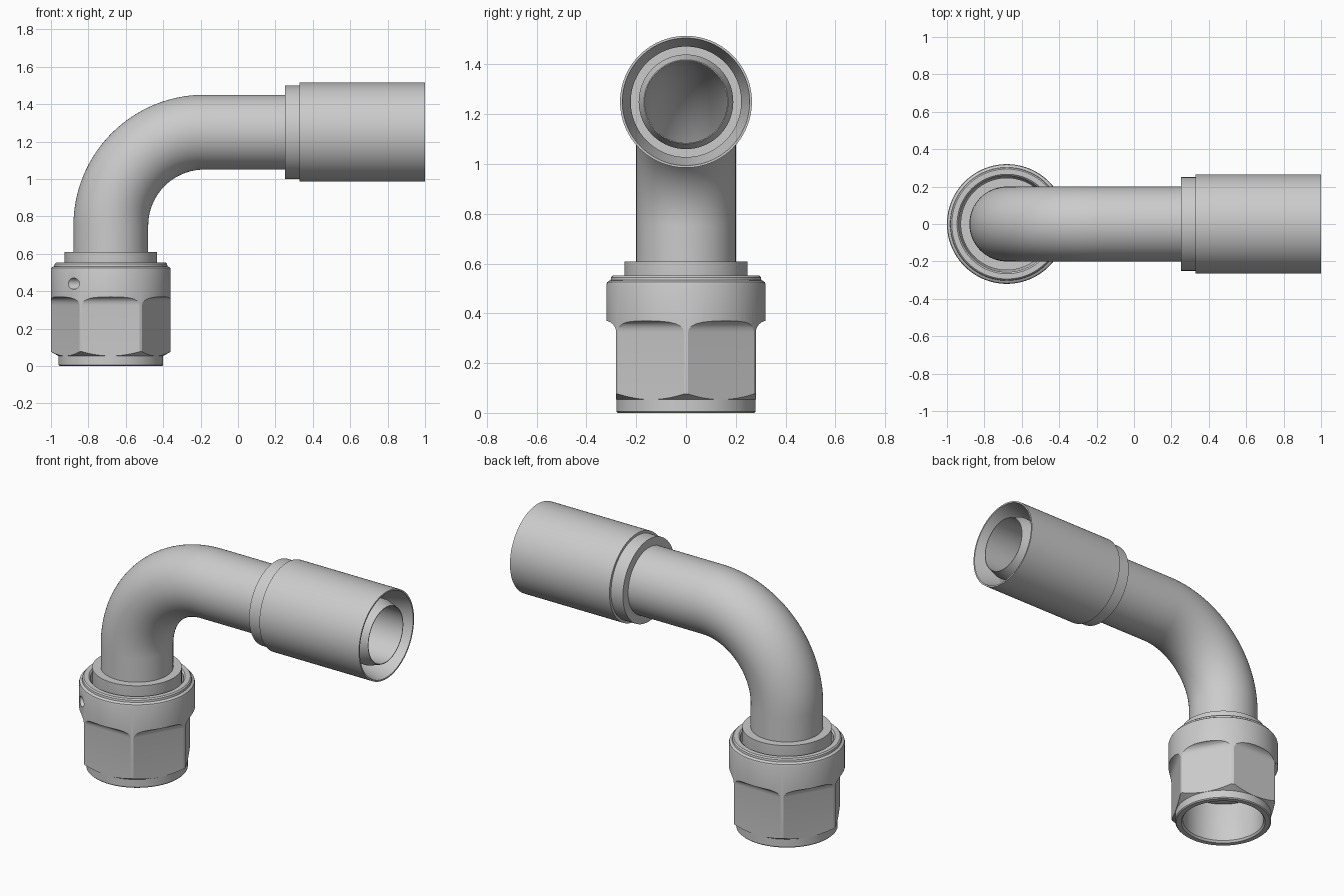
import bpy, bmesh
from math import sin, cos, pi, radians
from mathutils import Matrix, Vector

if "Cube" in bpy.data.objects:
    bpy.data.objects.remove(bpy.data.objects["Cube"])

SEG = 96
NUT_X, PIPE_Z = -0.68, 1.25


def finish(ob, angle=30):
    ob.data.shade_smooth()
    ob.data.set_sharp_from_angle(angle=radians(angle))


def sweep(name, stations, seg=SEG, closed=True, phase=0.0):
    """Loft rings; each station is (centre, tilt about y, radius)."""
    bm = bmesh.new()
    rings = []
    for c, tilt, r in stations:
        m = Matrix.Translation(c) @ Matrix.Rotation(tilt, 4, 'Y')
        rings.append([bm.verts.new(m @ Vector((r * cos(2 * pi * i / seg + phase),
                                               r * sin(2 * pi * i / seg + phase), 0)))
                      for i in range(seg)])
    n = len(rings)
    for k in range(n if closed else n - 1):
        a, b = rings[k], rings[(k + 1) % n]
        for i in range(seg):
            j = (i + 1) % seg
            bm.faces.new((a[i], a[j], b[j], b[i]))
    if not closed:
        bm.faces.new(rings[0])
        bm.faces.new(rings[-1])
    bmesh.ops.recalc_face_normals(bm, faces=bm.faces)
    me = bpy.data.meshes.new(name)
    bm.to_mesh(me)
    bm.free()
    ob = bpy.data.objects.new(name, me)
    bpy.context.collection.objects.link(ob)
    return ob


def turn_z(name, prof, **kw):
    """Turned part on the vertical axis, profile of (radius, z)."""
    return sweep(name, [((NUT_X, 0, z), 0, r) for r, z in prof], **kw)


def turn_x(name, prof, **kw):
    """Turned part on the horizontal axis, profile of (radius, x)."""
    return sweep(name, [((x, 0, PIPE_Z), pi / 2, r) for r, x in prof], **kw)


# Bent tube: straight, 90 degree bend, straight; outer wall out, bore back
path = [((NUT_X, 0, 0.3), 0)]
for i in range(33):
    a = pi / 2 * i / 32
    path.append(((-0.18 - 0.5 * cos(a), 0, 0.75 + 0.5 * sin(a)), a))
path.append(((0.4, 0, PIPE_Z), pi / 2))
finish(sweep("bent_tube", [(c, t, 0.2) for c, t in path]
             + [(c, t, 0.165) for c, t in reversed(path)]))

# Seat and shoulder on the tube, inside the nut
finish(turn_z("tube_shoulder", [(0.166, 0.25), (0.225, 0.25), (0.247, 0.29),
                                (0.247, 0.608), (0.19, 0.608), (0.19, 0.32), (0.166, 0.32)]))

# Hose end: collar, sleeve and inner nipple
finish(turn_x("hose_collar", [(0.19, 0.25), (0.25, 0.25), (0.25, 0.36), (0.19, 0.36)]))
finish(turn_x("hose_sleeve", [(0.185, 0.33), (0.265, 0.33), (0.265, 1.0), (0.256, 1.0),
                              (0.222, 0.86), (0.222, 0.42), (0.185, 0.42)]), 12)
finish(turn_x("hose_nipple", [(0.165, 0.38), (0.19, 0.38), (0.19, 0.93),
                              (0.169, 0.995), (0.165, 0.995)]), 12)

# Swivel nut: turned blank trimmed to a hexagon
nut = turn_z("swivel_nut", [
    (0.245, 0), (0.274, 0), (0.28, 0.006), (0.28, 0.053), (0.32, 0.076), (0.32, 0.515),
    (0.317, 0.525), (0.309, 0.531), (0.303, 0.533), (0.301, 0.545), (0.294, 0.552),
    (0.266, 0.552), (0.257, 0.543), (0.257, 0.3), (0.236, 0.23), (0.236, 0.012)])

# Hexagon trimmer, flaring out at the top of the flats
flare = [(0.281, -0.1), (0.281, 0.325)]
flare += [(0.281 + 0.045 * (1 - cos(a)), 0.325 + 0.045 * sin(a))
          for a in (pi / 2 * i / 6 for i in range(1, 7))]
flare += [(0.5, 0.374), (0.5, 0.8)]
hexa = turn_z("hex_trimmer", [(r / cos(pi / 6), z) for r, z in flare], seg=6, closed=False)

# Skewed wire hole cutter
d = Vector((cos(radians(15)), sin(radians(15)), 0))
start = Vector((NUT_X - 0.2, -0.25, 0.44)) - d * 0.15
hole = sweep("hole_cutter", [((0, 0, 0), 0, 0.03), ((0, 0, 0.24), 0, 0.03)],
             seg=32, closed=False)
hole.data.transform(Matrix.Translation(start) @ d.to_track_quat('Z', 'Y').to_matrix().to_4x4())

for cutter, op in ((hexa, 'INTERSECT'), (hole, 'DIFFERENCE')):
    m = nut.modifiers.new(cutter.name, 'BOOLEAN')
    m.operation, m.object, m.solver = op, cutter, 'EXACT'
dg = bpy.context.evaluated_depsgraph_get()
nut_mesh = bpy.data.meshes.new_from_object(nut.evaluated_get(dg))
nut.modifiers.clear()
nut.data = nut_mesh
for cutter in (hexa, hole):
    bpy.data.objects.remove(cutter)
finish(nut, 20)
